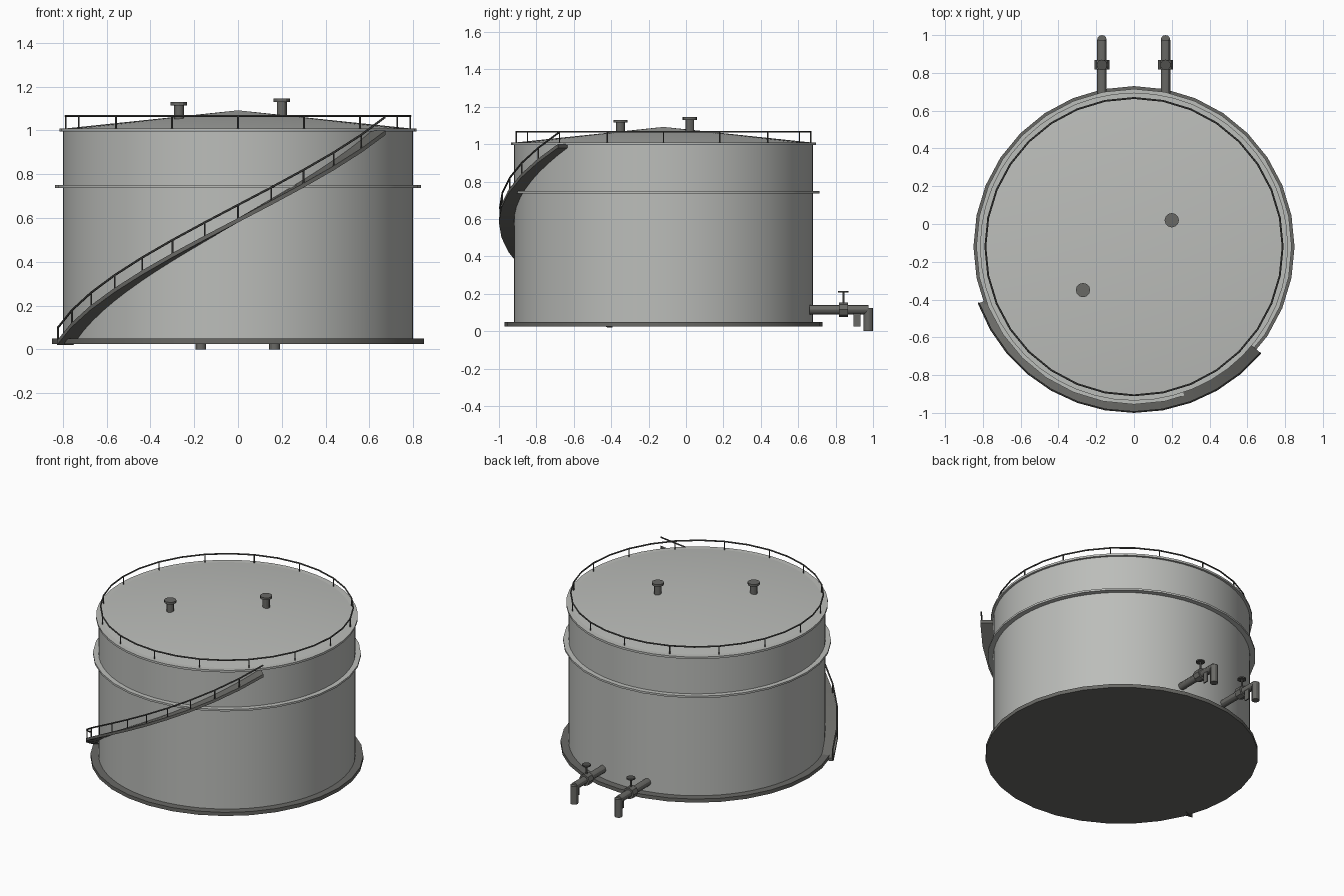
import bpy, bmesh, math
from mathutils import Vector

if "Cube" in bpy.data.objects:
    bpy.data.objects.remove(bpy.data.objects["Cube"])

CY = -0.12  # tank axis offset in y


def material(name, c):
    m = bpy.data.materials.new(name)
    m.diffuse_color = (*c, 1)
    m.use_nodes = True
    m.node_tree.nodes["Principled BSDF"].inputs["Base Color"].default_value = m.diffuse_color
    return m


LIGHT = material("light_grey_steel", (0.50, 0.51, 0.49))
DARK = material("dark_grey_steel", (0.14, 0.14, 0.13))
RAIL = material("railing_grey", (0.08, 0.08, 0.075))


def finish(name, bm, mat, smooth=True):
    bmesh.ops.recalc_face_normals(bm, faces=bm.faces)
    me = bpy.data.meshes.new(name)
    bm.to_mesh(me)
    bm.free()
    me.materials.append(mat)
    ob = bpy.data.objects.new(name, me)
    bpy.context.collection.objects.link(ob)
    if smooth:
        bpy.context.view_layer.objects.active = ob
        ob.select_set(True)
        bpy.ops.object.shade_smooth_by_angle(angle=math.radians(30))
        ob.select_set(False)
    return ob


def lathe(name, profile, mat, n, x=0.0, y=CY, closed=False):
    """Revolve an (r, z) profile about a vertical axis."""
    bm = bmesh.new()
    rings = []
    for r, z in profile:
        if r == 0:
            rings.append([bm.verts.new((x, y, z))] * n)
        else:
            rings.append([bm.verts.new((x + r * math.cos(2 * math.pi * i / n),
                                        y + r * math.sin(2 * math.pi * i / n), z)) for i in range(n)])
    if closed:
        rings.append(rings[0])
    for a, b in zip(rings, rings[1:]):
        for i in range(n):
            j = (i + 1) % n
            bm.faces.new(list(dict.fromkeys((a[i], a[j], b[j], b[i]))))
    return finish(name, bm, mat)


def tube(name, pts, r, mat, n=8, cyclic=False):
    """Sweep a round section along a path."""
    cu = bpy.data.curves.new(name, 'CURVE')
    cu.dimensions = '3D'
    sp = cu.splines.new('POLY')
    sp.points.add(len(pts) - 1)
    for p, c in zip(sp.points, pts):
        p.co = (*c, 1)
    sp.use_cyclic_u = cyclic
    cu.bevel_depth = r
    cu.bevel_resolution = max(0, n // 2 - 2)
    cu.use_fill_caps = True
    tmp = bpy.data.objects.new(name + "_path", cu)
    bpy.context.collection.objects.link(tmp)
    bm = bmesh.new()
    me = bpy.data.meshes.new_from_object(tmp.evaluated_get(bpy.context.evaluated_depsgraph_get()))
    bm.from_mesh(me)
    bpy.data.objects.remove(tmp)
    bpy.data.meshes.remove(me)
    return finish(name, bm, mat)


def box(name, c, s, mat):
    bm = bmesh.new()
    bmesh.ops.create_cube(bm, size=1)
    for v in bm.verts:
        v.co = Vector([v.co[i] * s[i] + c[i] for i in range(3)])
    return finish(name, bm, mat, False)


def polar(r, deg, z):
    a = math.radians(deg)
    return (r * math.cos(a), CY + r * math.sin(a), z)


# Tank body
lathe("base_plate", [(0, 0.025), (0.85, 0.025), (0.85, 0.05), (0, 0.05)], DARK, 32)
lathe("tank_shell", [(0.80, 0.04), (0.80, 1.0)], LIGHT, 64)
lathe("wind_ring", [(0.79, 0.737), (0.835, 0.737), (0.835, 0.75), (0.79, 0.75)], LIGHT, 32, closed=True)
lathe("top_rim", [(0.78, 0.996), (0.815, 0.996), (0.815, 1.01), (0.78, 1.01)], LIGHT, 48, closed=True)
lathe("roof_cone", [(0.80, 1.008), (0, 1.092)], LIGHT, 64)

# Roof railing
tube("roof_rail", [polar(0.787, i * 11.25, 1.066) for i in range(32)], 0.005, RAIL, 6, True)
for i in range(16):
    tube(f"roof_rail_post_{i}", [polar(0.787, i * 22.5, z) for z in (1.005, 1.066)], 0.004, RAIL, 6)

# Roof vents
for k, (x, y, z) in enumerate([(0.20, 0.02, 1.13), (-0.27, -0.35, 1.115)]):
    lathe(f"roof_vent_{k}", [(0.023, z - 0.08), (0.023, z), (0.038, z), (0.038, z + 0.015), (0, z + 0.015)],
          DARK, 12, x, y)

# Spiral stair ramp, twelve segments of ten degrees
bm = bmesh.new()
prev = None
for k in range(13):
    z = 0.03 + 0.08 * k
    ring = [bm.verts.new(polar(r, 200 + 10 * k, z + d))
            for r, d in ((0.80, -0.01), (0.88, -0.01), (0.88, 0.01), (0.80, 0.01))]
    if prev:
        for i in range(4):
            j = (i + 1) % 4
            bm.faces.new((prev[i], prev[j], ring[j], ring[i]))
    if k in (0, 12):
        bm.faces.new(ring)
    prev = ring
finish("stair_ramp", bm, DARK)
tube("stair_rail", [polar(0.875, 200 + 10 * k, 0.10 + 0.08 * k) for k in range(13)], 0.005, RAIL, 6)
for k in range(12):
    tube(f"stair_post_{k}", [polar(0.875, 200 + 10 * k, 0.03 + 0.08 * k + d) for d in (0, 0.07)],
         0.004, RAIL, 6)

# Outlet pipes with valves
for side, x in (("left", -0.17), ("right", 0.167)):
    tube(side + "_pipe", [(x, 0.66, 0.115), (x, 0.975, 0.115)], 0.025, DARK, 12)
    tube(side + "_down_pipe", [(x, 0.975, 0.125), (x, 0.975, 0)], 0.025, DARK, 12)
    tube(side + "_valve_body", [(x, 0.817, 0.115), (x, 0.867, 0.115)], 0.039, DARK, 8)
    tube(side + "_valve_stem", [(x, 0.842, 0.14), (x, 0.842, 0.212)], 0.006, DARK, 8)
    lathe(side + "_handwheel", [(0, 0.207), (0.028, 0.207), (0.028, 0.216), (0, 0.216)], RAIL, 12, x, 0.842)
    box(side + "_pipe_bracket", (x + 0.018, 0.915, 0.06), (0.008, 0.037, 0.07), DARK)
